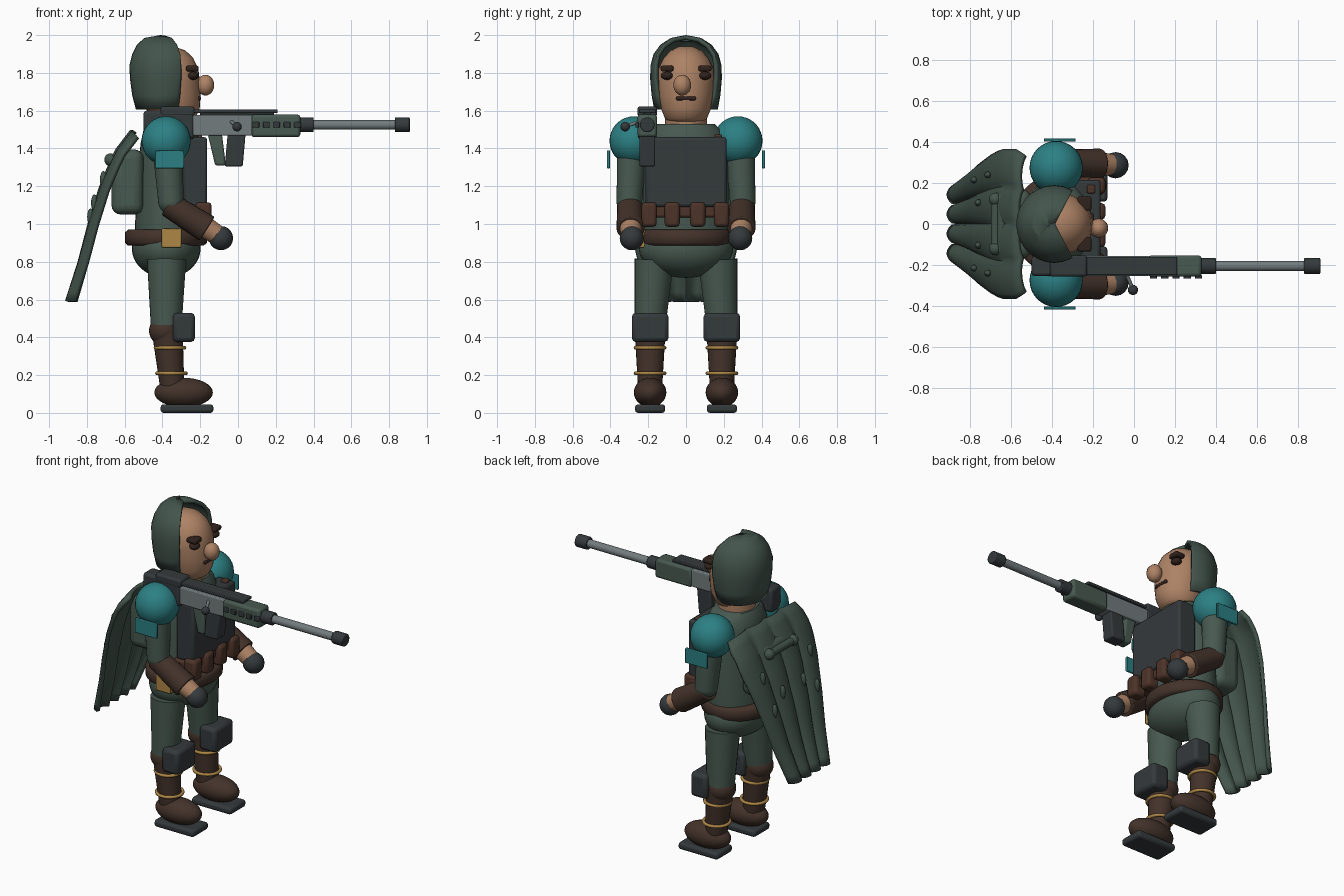
import bpy, bmesh, math
from mathutils import Vector

if "Cube" in bpy.data.objects:
    bpy.data.objects.remove(bpy.data.objects["Cube"])


def mat(name, *rgb):
    m = bpy.data.materials.new(name)
    m.diffuse_color = (*rgb, 1)
    m.use_nodes = True
    m.node_tree.nodes["Principled BSDF"].inputs["Base Color"].default_value = m.diffuse_color
    return m


GREEN = mat("uniform green", .064, .100, .080)
CLOTH = mat("hood green", .056, .088, .072)
DARK = mat("dark metal", .034, .041, .044)
BROWN = mat("leather brown", .056, .032, .023)
POUCH = mat("pouch brown", .075, .034, .022)
SKIN = mat("skin", .42, .225, .13)
GOLD = mat("brass", .42, .24, .06)
TEAL = mat("teal", .025, .215, .23)
STEEL = mat("steel grey", .17, .20, .205)
HAIR = mat("dark brown", .030, .016, .012)


def finish(name, bm, m, bevel=0, angle=40, segs=2):
    bmesh.ops.recalc_face_normals(bm, faces=bm.faces[:])
    me = bpy.data.meshes.new(name)
    bm.to_mesh(me)
    bm.free()
    me.materials.append(m)
    ob = bpy.data.objects.new(name, me)
    bpy.context.collection.objects.link(ob)
    if bevel:
        b = ob.modifiers.new("bevel", 'BEVEL')
        b.width, b.segments = bevel, segs
    bpy.ops.object.select_all(action='DESELECT')
    ob.select_set(True)
    bpy.context.view_layer.objects.active = ob
    bpy.ops.object.shade_smooth_by_angle(angle=math.radians(angle))
    return ob


def ball(name, c, r, m, seg=28):
    bm = bmesh.new()
    bmesh.ops.create_uvsphere(bm, u_segments=seg, v_segments=seg // 2 + 2, radius=1)
    r = (r, r, r) if isinstance(r, (int, float)) else r
    for v in bm.verts:
        v.co = Vector(c) + Vector([v.co[i] * r[i] for i in range(3)])
    return finish(name, bm, m)


def box(name, lo, hi, m, bevel=.01, segs=2, shear=0, taper=1):
    bm = bmesh.new()
    bmesh.ops.create_cube(bm, size=1)
    for v in bm.verts:
        p = v.co + Vector((.5, .5, .5))
        low = 1 - p.z
        k = 1 - low * (1 - taper)
        p.x = .5 + (p.x - .5) * k
        v.co = [lo[i] + (hi[i] - lo[i]) * p[i] for i in range(3)]
        v.co.x += shear * low
    return finish(name, bm, m, bevel, segs=segs)


def tube(name, p, q, r1, r2, m, seg=24, bevel=0):
    p, q = Vector(p), Vector(q)
    bm = bmesh.new()
    bmesh.ops.create_cone(bm, cap_ends=True, segments=seg, radius1=r1, radius2=r2, depth=(q - p).length)
    rot = (q - p).to_track_quat('Z', 'Y')
    for v in bm.verts:
        v.co = (p + q) / 2 + rot @ v.co
    return finish(name, bm, m, bevel)


def rings(rows, seg, start=0, sweep=2 * math.pi):
    """Stacked elliptical rings: rows of (z, centre x, radius x, radius y)."""
    bm = bmesh.new()
    closed = sweep > 6.2
    n = seg if closed else seg + 1
    grid = [[bm.verts.new((cx + rx * math.cos(start + sweep * i / seg),
                           ry * math.sin(start + sweep * i / seg), z)) for i in range(n)]
            for z, cx, rx, ry in rows]
    for a, b in zip(grid, grid[1:]):
        for i in range(seg):
            j = (i + 1) % n
            bm.faces.new((a[i], a[j], b[j], b[i]))
    if closed:
        bm.faces.new(grid[0])
        bm.faces.new(grid[-1])
    return bm


def torus(name, c, R, r, m):
    rows = [(c[2] + r * math.sin(a), c[0], R + r * math.cos(a), R + r * math.cos(a))
            for a in [2 * math.pi * k / 8 for k in range(9)]]
    bm = rings(rows, 28)
    bmesh.ops.delete(bm, geom=[f for f in bm.faces if len(f.verts) > 4], context='FACES_ONLY')
    bmesh.ops.remove_doubles(bm, verts=bm.verts[:], dist=1e-5)
    bmesh.ops.translate(bm, verts=bm.verts[:], vec=(0, c[1], 0))
    return finish(name, bm, m, angle=80)


def lerp(table, z):
    for (a, va), (b, vb) in zip(table, table[1:]):
        if a >= z >= b:
            return va + (vb - va) * (a - z) / (a - b)
    return table[-1][1]


# Legs, arms and shoulders, one set per side
for s, side in ((-1, "right"), (1, "left")):
    y = .19 * s
    box(side + "_sole", (-.41, y - .08, 0), (-.13, y + .08, .045), DARK, .015)
    ball(side + "_boot", (-.288, y, .108), (.155, .086, .078), BROWN)
    tube(side + "_shin", (-.345, y, .10), (-.375, y, .44), .062, .082, BROWN)
    torus(side + "_lower_strap", (-.352, y, .21), .077, .010, GOLD)
    torus(side + "_upper_strap", (-.36, y, .345), .077, .010, GOLD)
    ball(side + "_knee", (-.388, y, .435), (.083, .085, .08), BROWN)
    box(side + "_knee_pad", (-.345, y - .097, .375), (-.228, y + .097, .53), DARK, .022)
    tube(side + "_thigh", (-.38, y, .46), (-.378, .168 * s, .81), .082, .104, GREEN)
    ball(side + "_shoulder_guard", (-.38, .275 * s, 1.44), .13, TEAL, 32)
    yp = sorted((.402 * s, .418 * s))
    box(side + "_shoulder_plate", (-.44, yp[0], 1.295), (-.285, yp[1], 1.39), TEAL, .004)
    tube(side + "_upper_arm", (-.355, .30 * s, 1.12), (-.375, .285 * s, 1.42), .068, .080, GREEN)
    ball(side + "_elbow", (-.355, .30 * s, 1.12), .068, GREEN)
    tube(side + "_forearm_guard", (-.37, .298 * s, 1.105), (-.165, .293 * s, .975), .066, .075, BROWN, bevel=.006)
    tube(side + "_wrist", (-.17, .293 * s, .98), (-.09, .288 * s, .93), .058, .05, SKIN)
    ball(side + "_hand", (-.09, .287 * s, .925), .064, DARK, 16)

# Torso, hips and belts
ball("hips", (-.38, 0, .87), (.182, .25, .155), GREEN, 32)
finish("torso", rings([(.86, -.38, .165, .225), (1.0, -.375, .17, .225), (1.3, -.365, .165, .225),
                       (1.43, -.36, .155, .215), (1.50, -.36, .14, .185), (1.53, -.36, .12, .15)], 32),
       GREEN, angle=50)
finish("waist_belt", rings([(.885, -.382, .20, .225), (.90, -.382, .217, .24), (.955, -.382, .217, .24),
                            (.97, -.382, .20, .225)], 36), BROWN, angle=50)
box("belt_buckle", (-.405, -.26, .875), (-.30, -.215, .975), GOLD, .006)
box("chest_plate", (-.29, -.215, 1.09), (-.163, .215, 1.46), DARK, .015)
box("pouch_band", (-.30, -.23, 1.035), (-.175, .23, 1.095), POUCH, .012)
for py in (-.195, -.073, .062, .188):
    box("belt_pouch", (-.225, py - .04, .985), (-.14, py + .04, 1.115), POUCH, .018)
box("chest_clasp", (-.23, .15, 1.445), (-.19, .19, 1.475), POUCH, .006)
box("backpack", (-.67, -.17, 1.05), (-.50, .17, 1.395), GREEN, .05, 4)

# Cape: tapered sheet with four lengthwise folds
SPINE = [(1.49, -.55), (1.38, -.63), (1.2, -.70), (1.0, -.755), (.8, -.80), (.59, -.86)]
WIDTH = [(1.49, .335), (1.44, .36), (1.32, .36), (1.2, .335), (1.0, .29), (.8, .245), (.59, .19)]


def cape_point(u, t):
    z = 1.49 - .9 * t
    fold = abs(math.sin(2 * math.pi * u)) ** .7
    x = lerp(SPINE, z) - (.015 + .03 * t) * fold + .02 * (1 - t) * u * u
    return Vector((x, lerp(WIDTH, z) * u, z - .03 * u ** 6 * (1 - t)))


bm = bmesh.new()
NU, NT = 32, 18
g = [[bm.verts.new(cape_point(-1 + 2 * i / NU, j / NT)) for i in range(NU + 1)] for j in range(NT + 1)]
for j in range(NT):
    for i in range(NU):
        bm.faces.new((g[j][i], g[j][i + 1], g[j + 1][i + 1], g[j + 1][i]))
cape = finish("cape", bm, CLOTH, angle=35)
sol = cape.modifiers.new("thickness", 'SOLIDIFY')
sol.thickness, sol.offset = .022, 0

# Cape toggles and cross bar
for u, t in ((-.7, .28), (.7, .28), (-.33, .42), (.33, .42), (-.72, .5), (.72, .5)):
    p = cape_point(u, t) + Vector((-.012, 0, 0))
    ball("cape_toggle", p, (.018, .017, .045), CLOTH, 12)
tube("cape_bar", (-.675, -.12, 1.34), (-.675, .12, 1.34), .024, .024, CLOTH, 12)
for s in (-1, 1):
    ball("cape_bar_end", (-.675, .12 * s, 1.34), .034, CLOTH, 14)

# Head and face
tube("neck", (-.36, 0, 1.45), (-.36, 0, 1.62), .11, .11, SKIN)
finish("head", rings([(1.535, -.34, .08, .085), (1.56, -.34, .115, .112), (1.61, -.345, .142, .132),
                      (1.68, -.35, .152, .145), (1.76, -.36, .158, .152), (1.82, -.365, .155, .148),
                      (1.88, -.37, .132, .118), (1.92, -.375, .095, .08), (1.94, -.38, .04, .035)], 32),
       SKIN, angle=60)
ball("nose", (-.172, -.02, 1.735), (.046, .047, .055), SKIN, 20)
box("mouth", (-.23, -.052, 1.655), (-.196, .052, 1.675), HAIR, .006)
for s in (-1, 1):
    ys = sorted((.065 * s, .135 * s))
    box("brow", (-.275, ys[0], 1.808), (-.208, ys[1], 1.838), HAIR, .01)
    ball("eye", (-.238, .10 * s, 1.785), (.03, .034, .022), HAIR, 16)

# Hood: half shell with an angled face opening, mirrored
bm = rings([(1.605, -.40, .14, .168), (1.68, -.395, .165, .182), (1.77, -.39, .182, .19),
            (1.84, -.39, .185, .188), (1.90, -.385, .175, .172), (1.95, -.39, .145, .135),
            (1.985, -.40, .095, .08), (2.0, -.41, .002, .002)], 14, 0, math.pi)
bmesh.ops.bisect_plane(bm, geom=bm.verts[:] + bm.edges[:] + bm.faces[:], dist=1e-5,
                       plane_co=(-.385, 0, 0), plane_no=(1, -.52, 0), clear_outer=True)
half = bmesh.ops.duplicate(bm, geom=bm.verts[:] + bm.edges[:] + bm.faces[:])["geom"]
for v in half:
    if isinstance(v, bmesh.types.BMVert):
        v.co.y *= -1
bmesh.ops.reverse_faces(bm, faces=[f for f in half if isinstance(f, bmesh.types.BMFace)])
bmesh.ops.remove_doubles(bm, verts=bm.verts[:], dist=1e-4)
hood = finish("hood", bm, CLOTH, angle=25)
sol = hood.modifiers.new("thickness", 'SOLIDIFY')
sol.thickness, sol.offset = .022, -1

# Rifle
G = -.205


def gun_box(name, x0, x1, z0, z1, w, m, **kw):
    return box(name, (x0, G - w, z0), (x1, G + w, z1), m, **kw)


def gun_tube(name, x0, x1, r, m, **kw):
    return tube(name, (x0, G, 1.525), (x1, G, 1.525), r, r, m, **kw)


gun_tube("barrel", .38, .85, .025, STEEL)
gun_tube("muzzle", .83, .91, .039, DARK, bevel=.006)
gun_tube("barrel_collar", .32, .40, .039, DARK, bevel=.005)
gun_box("handguard", .07, .33, 1.46, 1.58, .052, GREEN, bevel=.015)
gun_box("receiver", -.24, .075, 1.468, 1.578, .048, STEEL, bevel=.006)
gun_box("stock", -.50, -.23, 1.45, 1.60, .05, DARK, bevel=.015)
gun_box("cheek_rest", -.41, -.23, 1.57, 1.622, .052, DARK, bevel=.012)
gun_box("top_rail", -.41, .21, 1.588, 1.606, .044, DARK, bevel=.004)
gun_box("rail_mount", -.2, .19, 1.57, 1.592, .02, DARK, bevel=.003)
gun_box("magazine", -.055, .04, 1.305, 1.475, .042, DARK, bevel=.008, shear=-.015)
gun_box("grip", -.16, -.085, 1.31, 1.475, .036, GREEN, bevel=.01, shear=.03, taper=.75)
for k in range(5):
    x = .095 + .055 * k
    box("handguard_vent", (x - .018, G - .062, 1.51), (x + .018, G - .045, 1.54), DARK, .004)
tube("bolt_arm", (-.04, G - .03, 1.545), (-.005, -.32, 1.517), .009, .009, STEEL, 12)
ball("bolt_knob", (-.005, -.322, 1.515), .025, DARK, 16)
